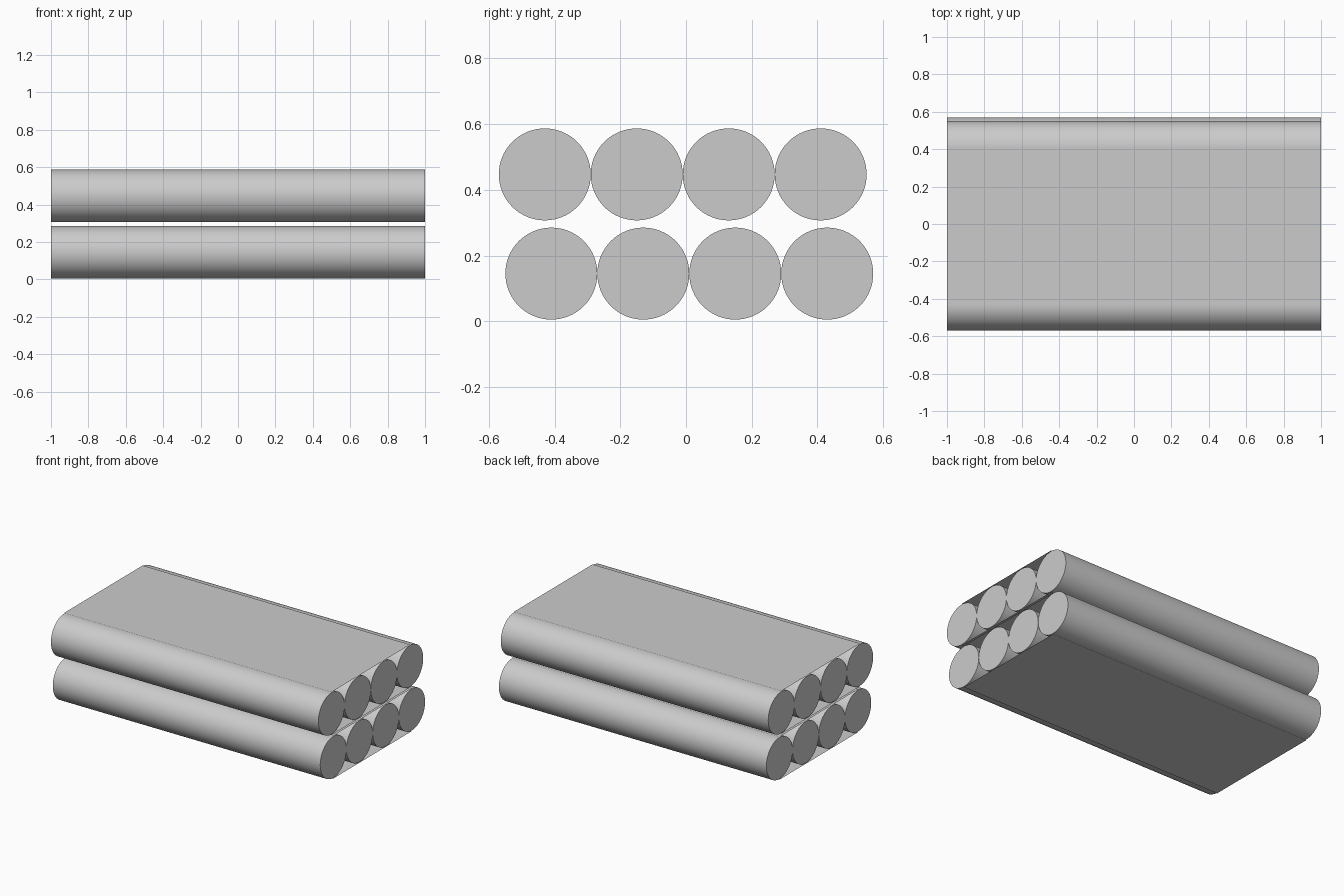
import bpy
import math

cube = bpy.data.objects.get("Cube")
if cube:
    bpy.data.objects.remove(cube, do_unlink=True)

RADIUS = 0.14
SHEET_OFFSET = 0.145
LENGTH = 2.0

grey = bpy.data.materials.new("plain_grey")
grey.use_nodes = True
colour = (0.6, 0.6, 0.6, 1)
grey.diffuse_color = colour
grey.node_tree.nodes["Principled BSDF"].inputs["Base Color"].default_value = colour


def finish(name):
    obj = bpy.context.object
    obj.name = name
    obj.data.materials.append(grey)
    return obj


def add_tube(name, y, z):
    bpy.ops.mesh.primitive_cylinder_add(
        vertices=64, radius=RADIUS, depth=LENGTH,
        location=(0, y, z), rotation=(0, math.pi / 2, 0))
    finish(name)
    bpy.ops.object.shade_smooth_by_angle(angle=math.radians(30))


def add_sheet(name, y, z, facing_down):
    bpy.ops.mesh.primitive_plane_add(
        size=1, location=(0, y, z), rotation=(math.pi if facing_down else 0, 0, 0))
    finish(name).scale = (LENGTH, 6 * RADIUS, 1)


# Two offset rows of four tubes, each held between two thin sheets
for row, y_mid, z_mid in (("lower", 0.01, 0.145), ("upper", -0.01, 0.447)):
    for i in range(4):
        add_tube(f"{row}_tube_{i + 1}", y_mid + (i - 1.5) * 2 * RADIUS, z_mid)
    add_sheet(f"{row}_top_sheet", y_mid, z_mid + SHEET_OFFSET, False)
    add_sheet(f"{row}_bottom_sheet", y_mid, z_mid - SHEET_OFFSET, True)
